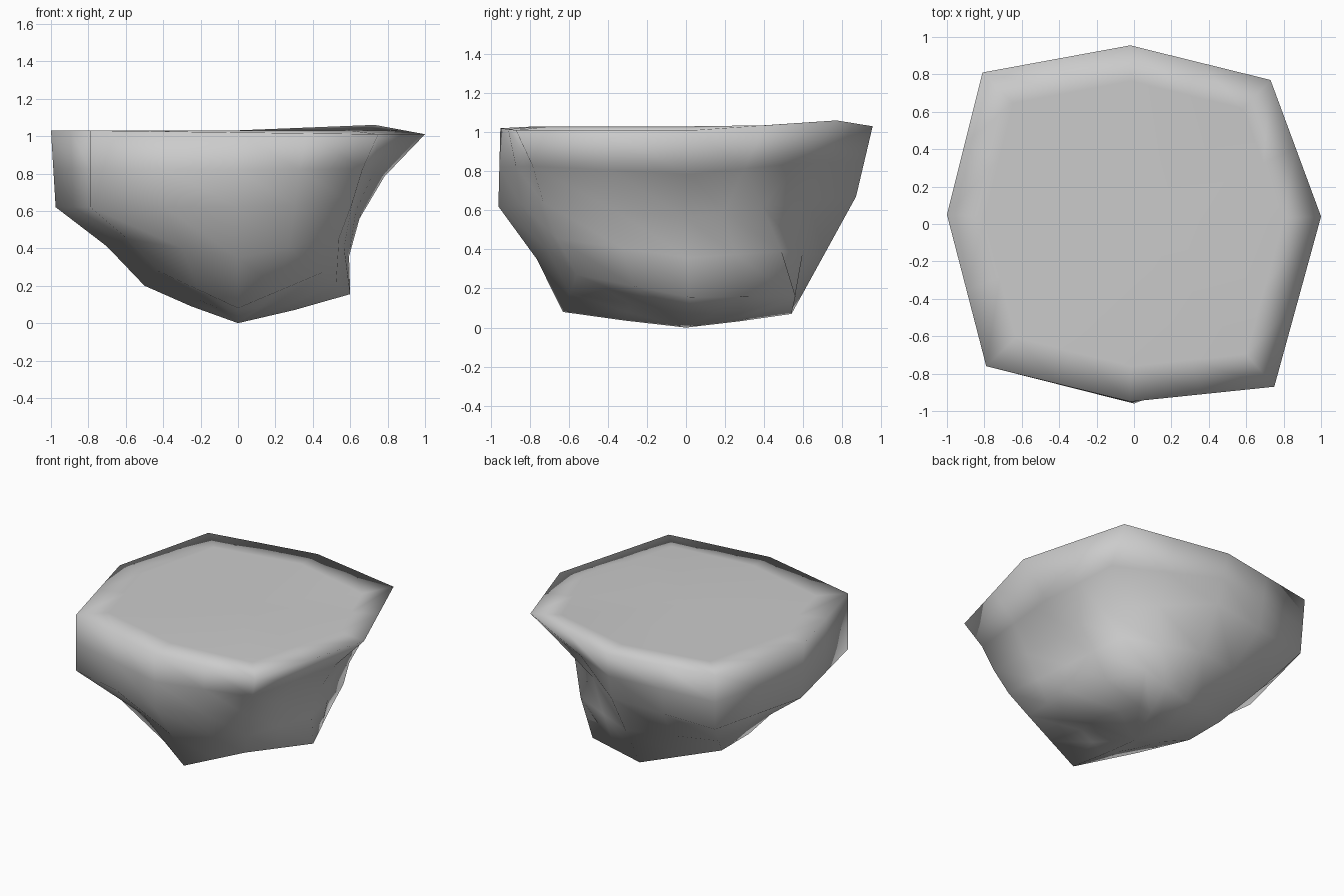
import bpy, bmesh
from mathutils import Vector

if "Cube" in bpy.data.objects:
    bpy.data.objects.remove(bpy.data.objects["Cube"])

# Eight vertical profiles round the rock: rim, waist, foot, then the inward
# pull on the hollows between rim-waist and waist-foot
COLUMNS = [
    ((1.00, 0.04, 1.01), (0.65, 0.00, 0.56), (0.60, 0.02, 0.155), 0.95, 0.95),    # right
    ((0.73, 0.77, 1.06), (0.635, 0.39, 0.62), (0.37, 0.56, 0.16), 1.0, 1.03),     # back right
    ((-0.02, 0.955, 1.03), (0.00, 0.87, 0.67), (0.00, 0.54, 0.07), 1.0, 1.0),     # back
    ((-0.81, 0.81, 1.03), (-0.79, 0.79, 0.62), (-0.50, 0.30, 0.20), 1.0, 1.02),   # back left
    ((-1.00, 0.05, 1.03), (-0.975, 0.05, 0.62), (-0.50, -0.02, 0.20), 1.0, 0.95), # left
    ((-0.79, -0.76, 1.03), (-0.79, -0.76, 0.62), (-0.43, -0.49, 0.28), 1.0, 0.97),# front left
    ((-0.02, -0.95, 1.02), (0.00, -0.96, 0.62), (0.00, -0.63, 0.08), 1.0, 0.96),  # front
    ((0.75, -0.87, 1.01), (0.61, -0.73, 0.64), (0.45, -0.56, 0.27), 0.98, 1.02),  # front right
]


def hollow(a, b, pull):
    m = (a + b) / 2
    return Vector((m.x * pull, m.y * pull, m.z))


def profile(col):
    rim, waist, foot = (Vector(p) for p in col[:3])
    inner = Vector((rim.x * 0.8, rim.y * 0.8, 1.03))
    sole = Vector((foot.x * 0.5, foot.y * 0.5, foot.z * 0.45))
    return [inner, rim, hollow(rim, waist, col[3]), waist,
            hollow(waist, foot, col[4]), foot, sole]


profiles = [profile(c) for c in COLUMNS]

# Add a halfway profile between neighbours
full = []
for i, p in enumerate(profiles):
    q = profiles[(i + 1) % len(profiles)]
    full += [p, [(a + b) / 2 for a, b in zip(p, q)]]

# Rock skin with closed flat top and pointed underside
bm = bmesh.new()
grid = [[bm.verts.new(v) for v in p] for p in full]
top = bm.verts.new((0, 0, 1.03))
bottom = bm.verts.new((0, 0, 0))
for i, a in enumerate(grid):
    b = grid[(i + 1) % len(grid)]
    for j in range(len(a) - 1):
        bm.faces.new((a[j], a[j + 1], b[j + 1], b[j]))
    bm.faces.new((top, a[0], b[0]))
    bm.faces.new((bottom, b[-1], a[-1]))
bmesh.ops.recalc_face_normals(bm, faces=bm.faces)
for f in bm.faces:
    f.smooth = True

mesh = bpy.data.meshes.new("flat_topped_rock")
bm.to_mesh(mesh)
bm.free()
rock = bpy.data.objects.new("flat_topped_rock", mesh)
bpy.context.collection.objects.link(rock)
